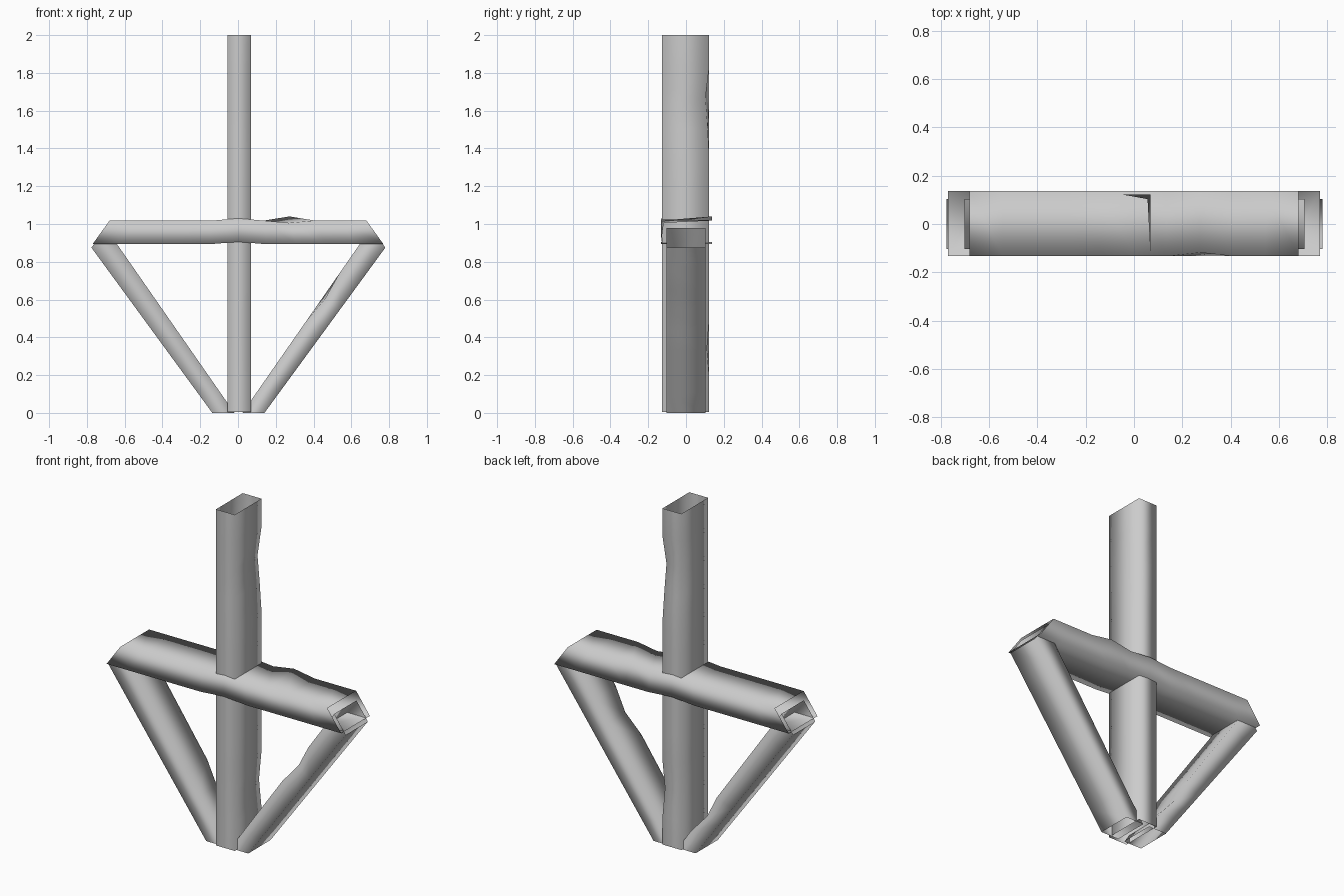
import bpy, bmesh
from mathutils import Vector

cube = bpy.data.objects.get("Cube")
if cube:
    bpy.data.objects.remove(cube, do_unlink=True)

grey = bpy.data.materials.new("weathered_grey")
grey.use_nodes = True
colour = (0.6, 0.6, 0.6, 1)
grey.diffuse_color = colour
grey.node_tree.nodes["Principled BSDF"].inputs["Base Color"].default_value = colour


def tube(name, start, end, rows, dents=()):
    """Open four-sided tube; a dent is (row, corner, offset)."""
    bm = bmesh.new()
    moved = {(r, c): Vector(o) for r, c, o in dents}
    rings = []
    for r in range(rows + 1):
        rings.append([bm.verts.new(Vector(a).lerp(Vector(b), r / rows)
                                   + moved.get((r, c), Vector()))
                      for c, (a, b) in enumerate(zip(start, end))])
    for lower, upper in zip(rings, rings[1:]):
        for c in range(4):
            d = (c + 1) % 4
            bm.faces.new((lower[c], lower[d], upper[d], upper[c]))
    bmesh.ops.recalc_face_normals(bm, faces=bm.faces)
    mesh = bpy.data.meshes.new(name)
    bm.to_mesh(mesh)
    bm.free()
    mesh.materials.append(grey)
    mesh.shade_smooth()
    obj = bpy.data.objects.new(name, mesh)
    bpy.context.collection.objects.link(obj)
    return obj


# Upright post, with a worn back left edge
corners = [(-0.055, -0.128), (0.068, -0.128), (0.068, 0.123), (-0.055, 0.123)]
tube("upright_post", [(x, y, 0.005) for x, y in corners],
     [(x, y, 2) for x, y in corners], 12,
     [(10, 2, (-0.012, -0.02, 0)), (9, 2, (-0.006, -0.008, 0)),
      (2, 2, (-0.008, -0.012, 0))])


# Crossbeam with mitred open ends and a twisted top edge
def beam_end(side):
    return [(side * 0.77, -0.133, 0.893), (side * 0.77, 0.137, 0.893),
            (side * 0.68, 0.137, 1.018), (side * 0.68, -0.133, 1.018)]


tube("crossbeam", beam_end(-1), beam_end(1), 10,
     [(5, 2, (0, 0, 0.012)), (5, 3, (0, 0, 0.012)),
      (7, 2, (0, 0, 0.022)), (7, 3, (0, 0.015, -0.012)),
      (5, 0, (0, 0, 0.012)), (5, 1, (0, 0, 0.012))])


# Diagonal braces rising from the foot of the post into the beam ends
def brace(name, side, shift, dents):
    def ring(outer, inner):
        (xo, zo), (xi, zi) = outer, inner
        return [(side * xo + shift, -0.104, zo), (side * xi + shift, -0.104, zi),
                (side * xi + shift, 0.104, zi), (side * xo + shift, 0.104, zo)]
    return tube(name, ring((0.132, 0), (0.015, 0)),
                ring((0.772, 0.875), (0.697, 0.98)), 8, dents)


brace("right_brace", -1, -0.004, [(2, 2, (-0.015, -0.01, -0.01))])
brace("left_brace", 1, 0.008, [(5, 1, (0.012, 0.015, -0.008))])
